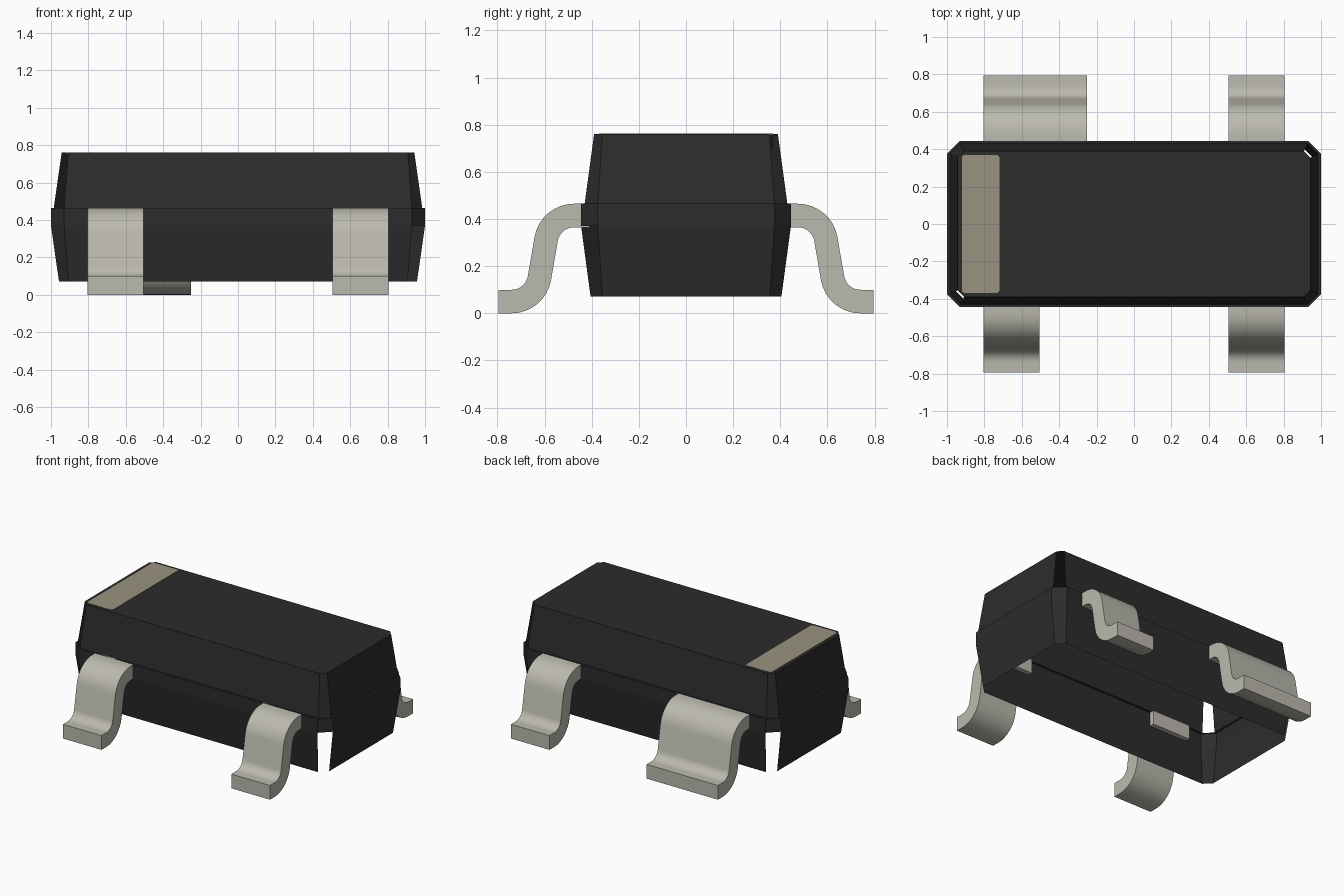
import bpy, bmesh
from math import sin, cos, radians

cube = bpy.data.objects.get("Cube")
if cube:
    bpy.data.objects.remove(cube, do_unlink=True)


def material(name, rgb):
    m = bpy.data.materials.new(name)
    m.use_nodes = True
    m.diffuse_color = (*rgb, 1)
    m.node_tree.nodes["Principled BSDF"].inputs["Base Color"].default_value = (*rgb, 1)
    return m


black = material("black plastic", (0.025, 0.025, 0.025))
tin = material("tin plating", (0.50, 0.49, 0.42))
tan = material("tan paint", (0.32, 0.29, 0.22))


def finish(bm, name, mat):
    bmesh.ops.recalc_face_normals(bm, faces=bm.faces)
    mesh = bpy.data.meshes.new(name)
    bm.to_mesh(mesh)
    bm.free()
    mesh.materials.append(mat)
    obj = bpy.data.objects.new(name, mesh)
    bpy.context.collection.objects.link(obj)
    return obj


def octagon(bm, hx, hy, c, z):
    """Chamfered rectangle, counter-clockwise from the right end's front."""
    pts = [(hx, -hy + c), (hx, hy - c), (hx - c, hy), (-hx + c, hy),
           (-hx, hy - c), (-hx, -hy + c), (-hx + c, -hy), (hx - c, -hy)]
    return [bm.verts.new((x, y, z)) for x, y in pts]


def prism(name, hx, hy, c, cx, z0, z1, mat):
    bm = bmesh.new()
    face = bm.faces.new(octagon(bm, hx, hy, c, z0))
    ext = bmesh.ops.extrude_face_region(bm, geom=[face])
    top = [g for g in ext["geom"] if isinstance(g, bmesh.types.BMVert)]
    bmesh.ops.translate(bm, verts=top, vec=(0, 0, z1 - z0))
    finish(bm, name, mat).location.x = cx


# Hollow body shell: open underneath, diagonal corner faces left out
bm = bmesh.new()
rings = [octagon(bm, *r) for r in (
    (0.943, 0.39, 0.035, 0.76), (0.985, 0.43, 0.055, 0.465),
    (1.0, 0.445, 0.07, 0.465), (1.0, 0.445, 0.07, 0.37),
    (0.957, 0.405, 0.05, 0.072))]
open_corners = {0: (1, 5), 3: (3, 7)}
bm.faces.new(rings[0])
for level in range(len(rings) - 1):
    a, b = rings[level], rings[level + 1]
    for i in range(8):
        if i not in open_corners.get(level, ()):
            j = (i + 1) % 8
            bm.faces.new((a[i], b[i], b[j], a[j]))
finish(bm, "body_shell", black)

# Marking stripe on the top and the pocket beneath it
prism("polarity_stripe", 0.1, 0.37, 0.012, -0.82, 0.757, 0.762, tan)
prism("stripe_pocket", 0.1, 0.37, 0.012, -0.82, 0.70, 0.757, black)


def lead_profile(half=0.05, r=0.12, steps=8):
    """S-shaped strip section as (outward, up) points."""
    upper, lower = [(0.41, 0.415 + half)], [(0.41, 0.415 - half)]
    for k in range(steps + 1):
        a = radians(90 - 80 * k / steps)
        for side, s in ((upper, 1), (lower, -1)):
            side.append((0.475 + (r + s * half) * cos(a),
                         0.415 - r + (r + s * half) * sin(a)))
    for k in range(steps + 1):
        a = radians(190 + 80 * k / steps)
        for side, s in ((upper, -1), (lower, 1)):
            side.append((0.74 + (r + s * half) * cos(a),
                         half + r + (r + s * half) * sin(a)))
    upper.append((0.795, 2 * half))
    lower.append((0.795, 0))
    return upper, lower


def lead(name, x0, x1, side):
    bm = bmesh.new()
    upper, lower = lead_profile()
    rows = [[[bm.verts.new((x, side * y, z)) for y, z in line]
             for line in (upper, lower)] for x in (x0, x1)]
    (u0, l0), (u1, l1) = rows
    for k in range(len(upper) - 1):
        n = k + 1
        bm.faces.new((u0[k], u0[n], u1[n], u1[k]))
        bm.faces.new((l0[k], l1[k], l1[n], l0[n]))
        bm.faces.new((u0[k], l0[k], l0[n], u0[n]))
        bm.faces.new((u1[k], u1[n], l1[n], l1[k]))
    for k in (0, -1):
        bm.faces.new((u0[k], u1[k], l1[k], l0[k]))
    return finish(bm, name, tin)


# Bent leads, one of them wide
leads = [lead("front_right_lead", -0.805, -0.505, -1),
         lead("front_left_lead", 0.505, 0.805, -1),
         lead("back_left_lead", 0.505, 0.805, 1),
         lead("back_wide_lead", -0.805, -0.25, 1)]
bpy.ops.object.select_all(action="DESELECT")
for obj in leads:
    obj.select_set(True)
bpy.context.view_layer.objects.active = leads[0]
bpy.ops.object.shade_smooth_by_angle(angle=radians(30))
